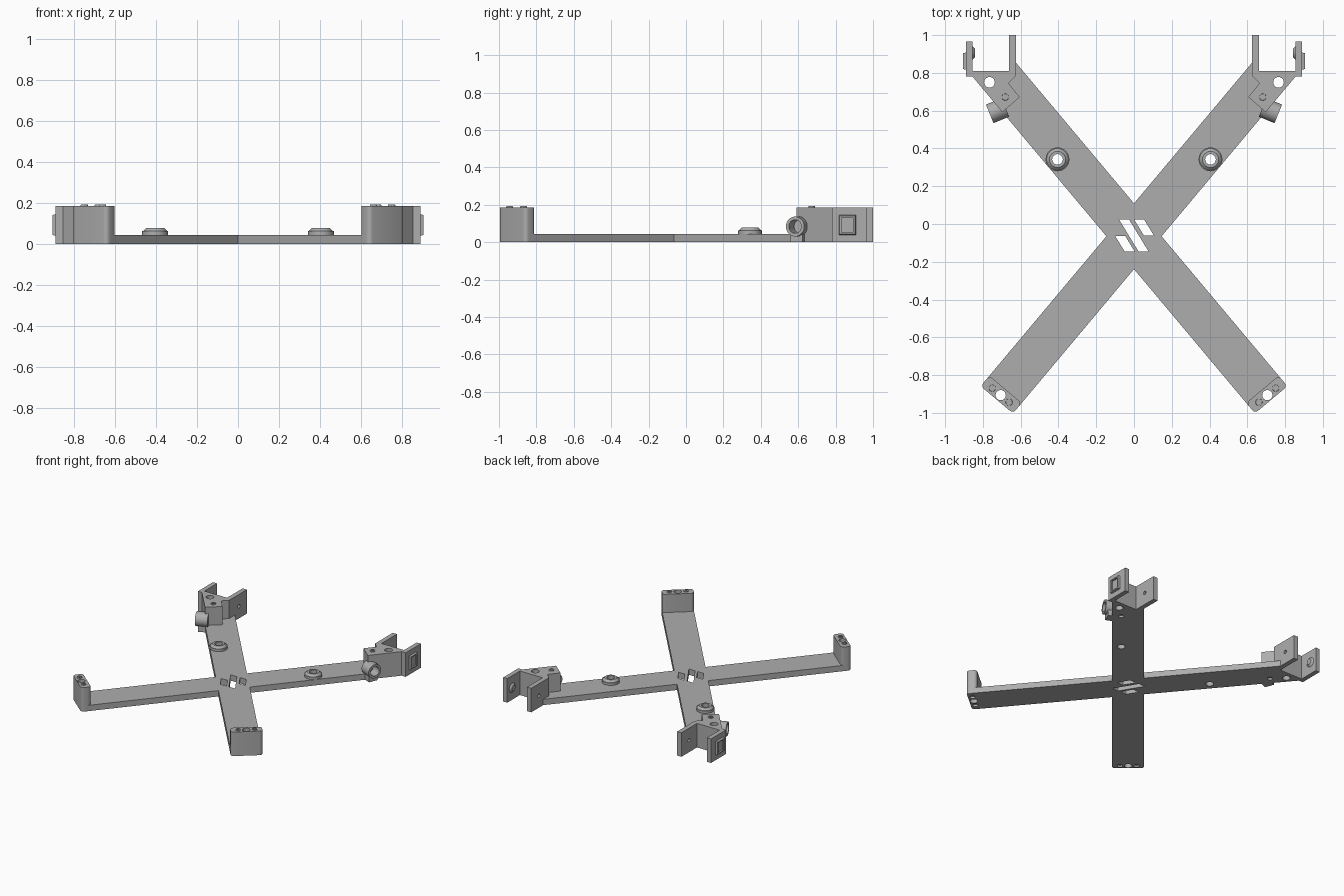
import bpy, bmesh, math
from mathutils import Vector, Matrix

cube = bpy.data.objects.get("Cube")
if cube:
    bpy.data.objects.remove(cube, do_unlink=True)

grey = bpy.data.materials.new("plain grey")
grey.use_nodes = True
COLOUR = (0.42, 0.42, 0.42, 1)
grey.diffuse_color = COLOUR
grey.node_tree.nodes["Principled BSDF"].inputs["Base Color"].default_value = COLOUR

PLATE, TOP = 0.045, 0.186
CENTRE = Vector((0, -0.065))
HALF = 0.112
ANGLE = math.radians(50)
CA, SA = math.cos(ANGLE), math.sin(ANGLE)


def finish(name, bm):
    bmesh.ops.recalc_face_normals(bm, faces=bm.faces[:])
    mesh = bpy.data.meshes.new(name)
    bm.to_mesh(mesh)
    bm.free()
    mesh.materials.append(grey)
    ob = bpy.data.objects.new(name, mesh)
    bpy.context.collection.objects.link(ob)
    return ob


def prism(name, pts, z0, z1, radius=0):
    """Extruded outline, optionally with rounded upright edges."""
    bm = bmesh.new()
    face = bm.faces.new([bm.verts.new((p[0], p[1], z0)) for p in pts])
    out = bmesh.ops.extrude_face_region(bm, geom=[face])
    for v in out["geom"]:
        if isinstance(v, bmesh.types.BMVert):
            v.co.z = z1
    if radius:
        upright = [e for e in bm.edges if abs(e.verts[0].co.z - e.verts[1].co.z) > 1e-4]
        bmesh.ops.bevel(bm, geom=upright, offset=radius, segments=4,
                        profile=0.5, affect='EDGES')
    return finish(name, bm)


def box(name, x, y, z, s=1):
    return prism(name, [(s * x[0], y[0]), (s * x[1], y[0]),
                        (s * x[1], y[1]), (s * x[0], y[1])], *z)


def rod(name, start, end, r1, r2=None, sides=32):
    """Cylinder or cone between two points."""
    a, b = Vector(start), Vector(end)
    axis = b - a
    bm = bmesh.new()
    bmesh.ops.create_cone(bm, cap_ends=True, segments=sides, radius1=r1,
                          radius2=r1 if r2 is None else r2, depth=axis.length)
    turn = Vector((0, 0, 1)).rotation_difference(axis).to_matrix().to_4x4()
    bm.transform(Matrix.Translation((a + b) / 2) @ turn)
    return finish(name, bm)


def upright(name, p, z0, z1, r1, r2=None):
    return rod(name, (p[0], p[1], z0), (p[0], p[1], z1), r1, r2)


def cut(targets, cutter):
    """Subtract the cutter from every target, then discard it."""
    cutter.hide_render = True
    for ob in targets:
        mod = ob.modifiers.new("cut", 'BOOLEAN')
        mod.operation, mod.object, mod.solver = 'DIFFERENCE', cutter, 'EXACT'
        bpy.context.view_layer.objects.active = ob
        bpy.ops.object.modifier_apply(modifier=mod.name)
    bpy.data.objects.remove(cutter, do_unlink=True)


def on_front_arm(t, n, s):
    """Point t along and n across a front arm."""
    return (s * (CA * t + SA * n), CENTRE.y - SA * t + CA * n)


# Crossed base plate
half_outline = [(0, CENTRE.y - HALF / CA), on_front_arm(1.1, -HALF, 1),
                on_front_arm(1.1, HALF, 1), (HALF / SA, CENTRE.y),
                (0.858, 0.785), (0.64, 0.79), (0.63, 0.86),
                (0, CENTRE.y + HALF / CA)]
outline = half_outline + [(-x, y) for x, y in half_outline[-2:0:-1]]
plate = prism("cross_plate", outline, 0, PLATE)

# Slanted slots at the crossing
for x, y0, y1 in ((-0.08, 0.025, -0.145), (0, 0.025, -0.06), (-0.1, -0.063, -0.145)):
    shift = (y0 - y1) * 0.61
    cut([plate], prism("slot_cutter", [(x, y0), (x + 0.053, y0),
        (x + 0.053 + shift, y1), (x + shift, y1)], -0.1, 0.1))

for s, side in ((1, "left"), (-1, "right")):
    # Upright stop at the front arm end, with a hole and two pegs
    stop = prism(side + "_front_stop",
                 [on_front_arm(t, n, s) for t, n in
                  ((1.058, -HALF), (1.13, -HALF), (1.13, HALF), (1.058, HALF))],
                 0, TOP, 0.022)
    cut([plate, stop], upright("hole_cutter", on_front_arm(1.098, 0, s), -0.1, 0.3, 0.027))
    for n in (-0.058, 0.058):
        p = on_front_arm(1.098, n, s)
        cut([plate, stop], upright("socket_cutter", p, -0.1, 0.015, 0.019))
        peg = upright(side + "_front_peg", p, TOP - 0.02, TOP + 0.007, 0.021, 0.017)
        cut([peg], upright("peg_cutter", p, TOP, 0.3, 0.008))

    # Raised ring on the back arm
    p = (s * 0.405, 0.342)
    ring = [upright(side + "_ring_base", p, PLATE - 0.01, 0.064, 0.063),
            upright(side + "_ring_top", p, 0.064, 0.079, 0.058, 0.043)]
    cut([plate] + ring, upright("ring_cutter", p, -0.1, 0.3, 0.028))

    # Bracket body on the back arm
    body = prism(side + "_bracket_body",
                 [(s * x, y) for x, y in
                  ((0.89, 0.78), (0.855, 0.78), (0.697, 0.592), (0.605, 0.672),
                   (0.664, 0.745), (0.625, 0.785), (0.625, 0.81), (0.89, 0.81))],
                 0, TOP)
    cut([plate, body], upright("hole_cutter", (s * 0.765, 0.75), -0.1, 0.3, 0.028))
    p = (s * 0.682, 0.672)
    cut([plate, body], upright("socket_cutter", p, -0.1, 0.015, 0.019))
    peg = upright(side + "_bracket_peg", p, TOP - 0.02, TOP + 0.007, 0.021, 0.017)
    cut([peg], upright("peg_cutter", p, TOP, 0.3, 0.008))

    # Inner prong with pin hole
    prong = box(side + "_inner_prong", (0.625, 0.661), (0.785, 1.0), (0, TOP), s)
    cut([prong], rod("pin_cutter", (s * 0.5, 0.905, 0.093), (s * 0.75, 0.905, 0.093), 0.013))

    # Outer prong with inward button and framed outer pad
    box(side + "_outer_prong", (0.855, 0.89), (0.78, 0.965), (0, TOP), s)
    rod(side + "_prong_button", (s * 0.86, 0.905, 0.093), (s * 0.842, 0.905, 0.093), 0.042, 0.022)
    pad = box(side + "_prong_pad", (0.88, 0.905), (0.815, 0.91), (0.037, 0.148), s)
    for v in pad.data.vertices:      # chamfer the pad outward
        if abs(v.co.x) > 0.9:
            v.co.y = 0.8625 + (v.co.y - 0.8625) * 0.88
            v.co.z = 0.0925 + (v.co.z - 0.0925) * 0.88
    cut([pad], box("pad_cutter", (0.893, 0.95), (0.832, 0.893), (0.052, 0.133), s))

    # Angled tube beside the bracket, with its foot
    end = Vector((s * 0.764, 0.583, 0.084))
    axis = Vector((s * 0.925, -0.38, 0))
    across = Vector((0.38, s * 0.925, 0))
    start = end - axis * 0.09
    tube = rod(side + "_tube", start, end, 0.053)
    foot = prism(side + "_tube_foot",
                 [start - across * 0.035, start + across * 0.035,
                  end - axis * 0.02 + across * 0.035, end - axis * 0.02 - across * 0.035],
                 0, 0.06)
    cut([tube, foot, body], rod("bore_cutter", end - axis * 0.075, end + axis * 0.1, 0.036))

# Smooth round surfaces, keep edges sharp
bpy.ops.object.select_all(action='DESELECT')
for ob in bpy.context.collection.objects:
    if ob.type == 'MESH' and grey.name in ob.data.materials:
        ob.select_set(True)
        bpy.context.view_layer.objects.active = ob
bpy.ops.object.shade_smooth_by_angle(angle=math.radians(30))
